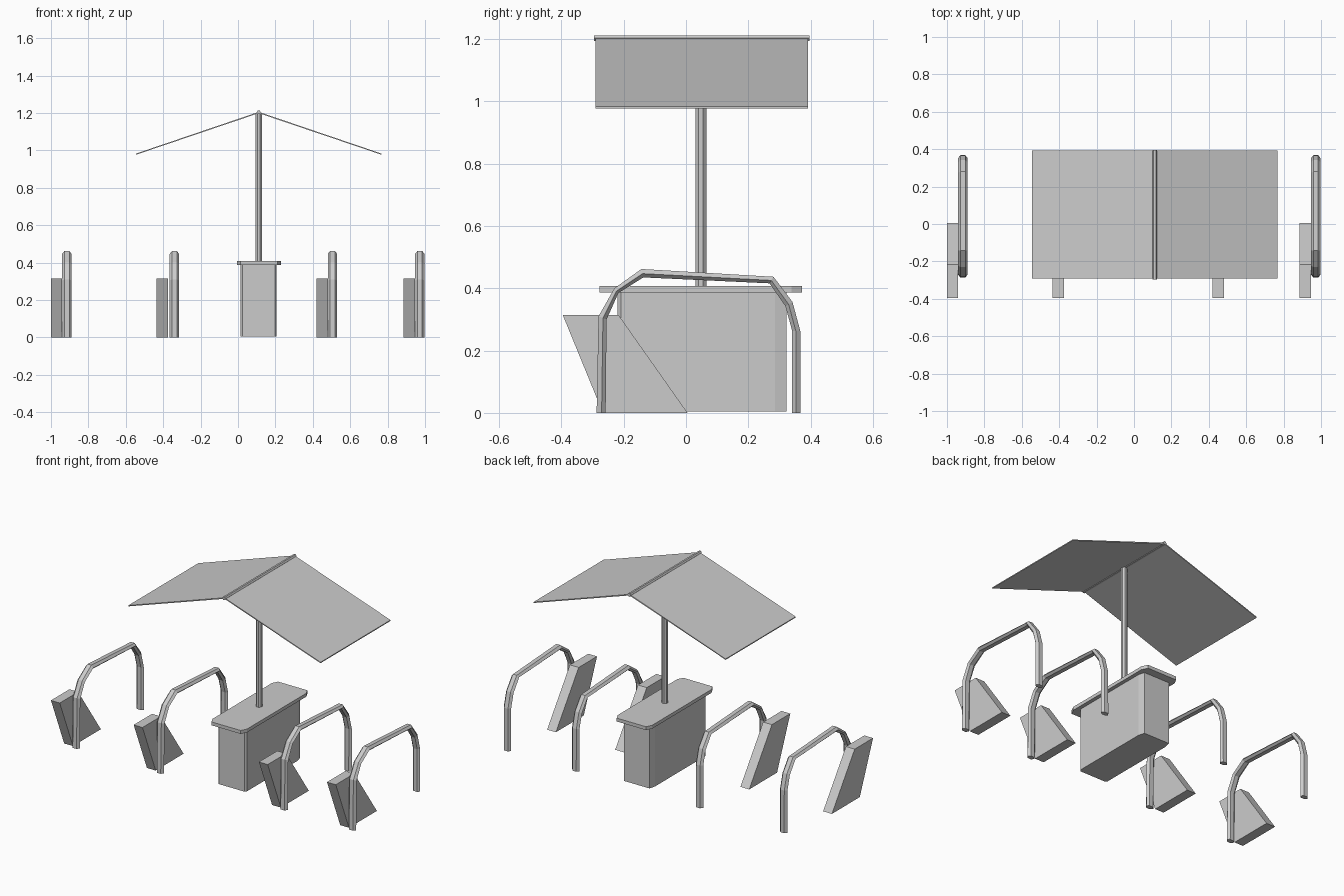
import bpy, bmesh, math

if "Cube" in bpy.data.objects:
    bpy.data.objects.remove(bpy.data.objects["Cube"])


def make(name, verts, faces):
    me = bpy.data.meshes.new(name)
    me.from_pydata(verts, [], faces)
    bm = bmesh.new()
    bm.from_mesh(me)
    bmesh.ops.recalc_face_normals(bm, faces=bm.faces)
    bm.to_mesh(me)
    bm.free()
    ob = bpy.data.objects.new(name, me)
    bpy.context.collection.objects.link(ob)
    return ob


def loft(name, rings):
    """Closed skin through rings with equal point counts, capped at both ends."""
    n = len(rings[0])
    verts = [v for r in rings for v in r]
    faces = [(k * n + i, k * n + (i + 1) % n, (k + 1) * n + (i + 1) % n, (k + 1) * n + i)
             for k in range(len(rings) - 1) for i in range(n)]
    faces += [tuple(range(n)), tuple(range((len(rings) - 1) * n, len(rings) * n))]
    return make(name, verts, faces)


def clipped(x0, x1, y0, y1, cx, cf, cb):
    """Rectangle with clipped corners: cf / cb are front and back clip lengths."""
    return [(x0 + cx, y0), (x1 - cx, y0), (x1, y0 + cf), (x1, y1 - cb),
            (x1 - cx, y1), (x0 + cx, y1), (x0, y1 - cb), (x0, y0 + cf)]


def upright(name, outline, z0, z1):
    return loft(name, [[(x, y, z) for x, y in outline] for z in (z0, z1)])


# Central cabinet, lid and roof post
upright("cabinet", clipped(0.013, 0.207, -0.22, 0.323, 0.01, 0.012, 0.038), 0.005, 0.388)
upright("cabinet_lid", clipped(-0.005, 0.23, -0.277, 0.373, 0.018, 0.035, 0.035), 0.387, 0.408)
post = [(0.111 + 0.0185 * math.cos(math.pi * (2 * i + 1) / 8),
         0.048 + 0.0185 * math.sin(math.pi * (2 * i + 1) / 8)) for i in range(8)]
upright("roof_post", post, 0.40, 1.195)

# Gable roof sheets and ridge cap
RX, Y0, Y1 = 0.111, -0.291, 0.392
for side, name in ((-1, "roof_left"), (1, "roof_right")):
    ex = RX + side * 0.656
    loft(name, [[(RX, y, 1.206), (ex, y, 0.983), (ex, y, 0.977), (RX, y, 1.199)]
                for y in (Y0, Y1)])
loft("roof_ridge", [[(RX + 0.011 * math.cos(i * math.pi / 3), y,
                      1.203 + 0.011 * math.sin(i * math.pi / 3)) for i in range(6)]
                    for y in (-0.296, 0.396)])

# Bike hoops (outer and inner profile in y, z) with wedge blocks beside them
OUTER = [(-0.287, 0), (-0.281, 0.31), (-0.23, 0.40), (-0.143, 0.462),
         (0.281, 0.437), (0.342, 0.356), (0.367, 0.263), (0.368, 0)]
INNER = [(-0.258, 0), (-0.255, 0.30), (-0.217, 0.385), (-0.137, 0.435),
         (0.268, 0.416), (0.319, 0.343), (0.341, 0.263), (0.340, 0)]
SECTION = [(-0.013, 0), (0.013, 0), (0.025, 0.55), (0.013, 1), (-0.013, 1), (-0.025, 0.55)]
WEDGE = [(-0.396, 0.315), (-0.217, 0.315), (0.005, 0), (-0.267, 0)]

for i, (hx, wx) in enumerate(((-0.915, -0.97), (-0.34, -0.405), (0.505, 0.45), (0.972, 0.915)), 1):
    loft(f"bike_hoop_{i}", [[(hx + dx, o[0] + (n[0] - o[0]) * t, o[1] + (n[1] - o[1]) * t)
                             for dx, t in SECTION] for o, n in zip(OUTER, INNER)])
    loft(f"wheel_block_{i}", [[(wx + dx, y, z) for y, z in WEDGE] for dx in (-0.03, 0.03)])
